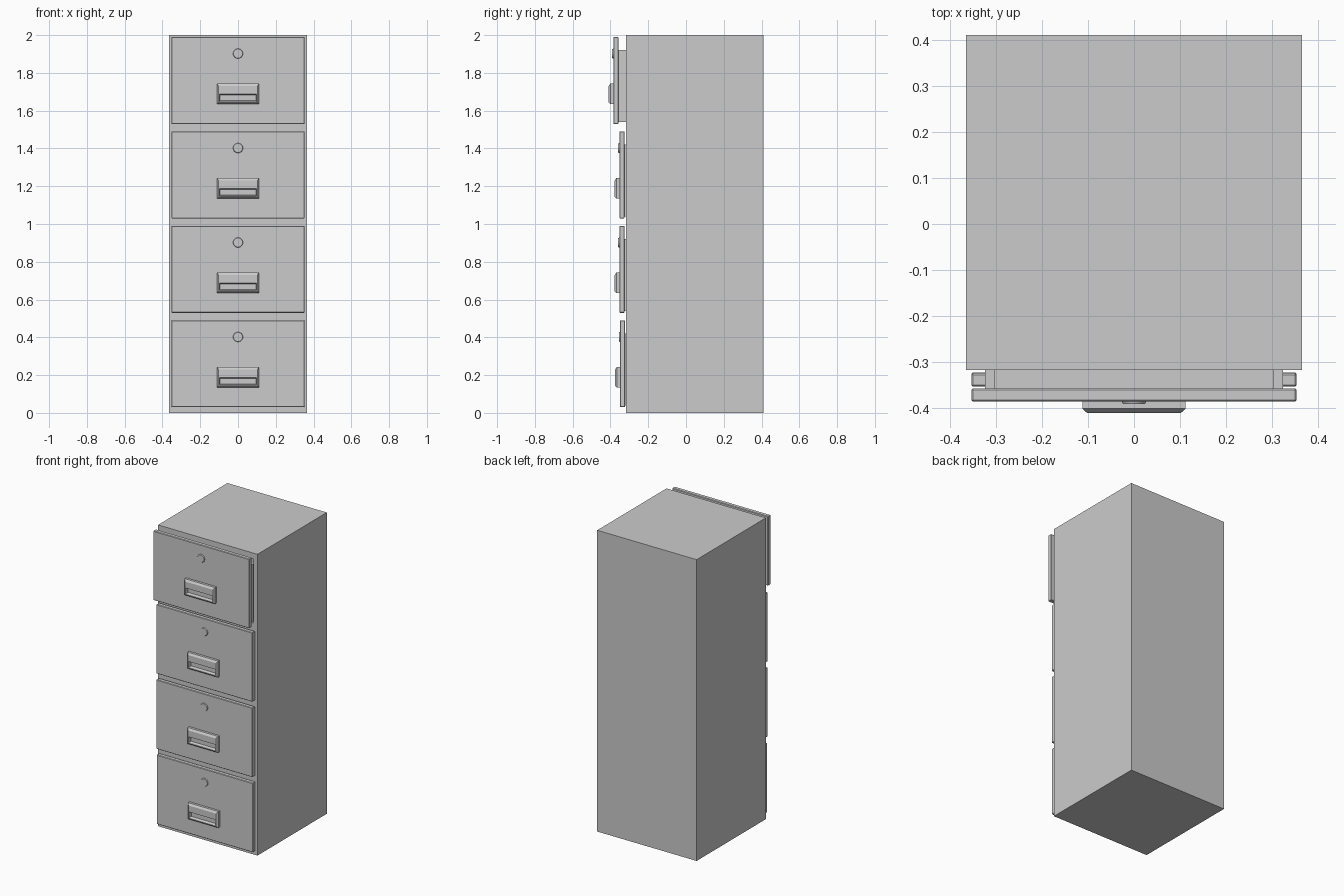
import bpy, bmesh, math
from mathutils import Matrix, Vector

if "Cube" in bpy.data.objects:
    bpy.data.objects.remove(bpy.data.objects["Cube"])


def add_object(name, bm):
    bmesh.ops.recalc_face_normals(bm, faces=bm.faces)
    mesh = bpy.data.meshes.new(name)
    bm.to_mesh(mesh)
    bm.free()
    obj = bpy.data.objects.new(name, mesh)
    bpy.context.collection.objects.link(obj)
    return obj


def cube(bm, x0, x1, y0, y1, z0, z1):
    size = Matrix.Diagonal((x1 - x0, y1 - y0, z1 - z0, 1))
    center = Matrix.Translation(((x0 + x1) / 2, (y0 + y1) / 2, (z0 + z1) / 2))
    return bmesh.ops.create_cube(bm, size=1, matrix=center @ size)["verts"]


def rect_ring(bm, hx, z0, z1, y):
    return [bm.verts.new(c) for c in
            ((-hx, y, z0), (hx, y, z0), (hx, y, z1), (-hx, y, z1))]


def bridge(bm, a, b):
    for i in range(4):
        j = (i + 1) % 4
        bm.faces.new((a[i], a[j], b[j], b[i]))


# Each drawer: bottom of its front panel and the y of its outer face
drawers = [("bottom", 0.03, -0.350), ("lower", 0.53, -0.353),
           ("upper", 1.03, -0.353), ("top", 1.53, -0.385)]

# Cabinet shell with four open drawer bays
body = bmesh.new()
cube(body, -0.365, 0.365, -0.317, 0.41, 0, 2)
cabinet = add_object("cabinet_body", body)
bays = bmesh.new()
for _, z, _ in drawers:
    cube(bays, -0.335, 0.335, -0.4, 0.39, z + 0.005, z + 0.43)
cutter = add_object("bay_cutter", bays)
cutter.hide_render = True
cutter.hide_viewport = True
cut = cabinet.modifiers.new("bays", "BOOLEAN")
cut.object = cutter
cut.operation = "DIFFERENCE"
cut.solver = "EXACT"

for label, z, y in drawers:
    back = y + 0.028

    # Front panel with narrow chamfered edges
    bm = bmesh.new()
    cube(bm, -0.353, 0.353, y, back, z, z + 0.46)
    front = add_object(label + "_drawer_front", bm)
    bevel = front.modifiers.new("edge", "BEVEL")
    bevel.width = 0.003
    bevel.segments = 1

    # Open-topped drawer box
    bm = bmesh.new()
    bm_top, depth = z + 0.39, y + 0.73
    for s in (-1, 1):
        x0, x1 = sorted((s * 0.302, s * 0.323))
        cube(bm, x0, x1, back, depth, z + 0.01, bm_top)
    cube(bm, -0.302, 0.302, back, depth, z + 0.01, z + 0.03)
    cube(bm, -0.302, 0.302, depth - 0.02, depth, z + 0.03, bm_top)
    add_object(label + "_drawer_box", bm)

    # Handle plate: bevelled rim with a recessed finger slot
    bm = bmesh.new()
    h = z + 0.105
    rings = [rect_ring(bm, hx, h + a, h + b, y + dy) for hx, a, b, dy in (
        (0.112, 0, 0.108, 0.002),
        (0.112, 0, 0.108, -0.016),
        (0.102, 0.008, 0.095, -0.025),
        (0.099, 0.012, 0.053, -0.025),
        (0.094, 0.018, 0.048, -0.006))]
    for a, b in zip(rings, rings[1:]):
        bridge(bm, a, b)
    bm.faces.new(rings[0])
    bm.faces.new(rings[-1])
    add_object(label + "_handle", bm)

    # Round lock disc
    bm = bmesh.new()
    turn = Matrix.Translation((0, y - 0.002, z + 0.372)) @ Matrix.Rotation(math.pi / 2, 4, "X")
    bmesh.ops.create_cone(bm, cap_ends=True, segments=32, radius1=0.027,
                          radius2=0.024, depth=0.008, matrix=turn)
    lock = add_object(label + "_lock", bm)
    bpy.ops.object.select_all(action="DESELECT")
    lock.select_set(True)
    bpy.context.view_layer.objects.active = lock
    bpy.ops.object.shade_smooth_by_angle(angle=math.radians(30))
